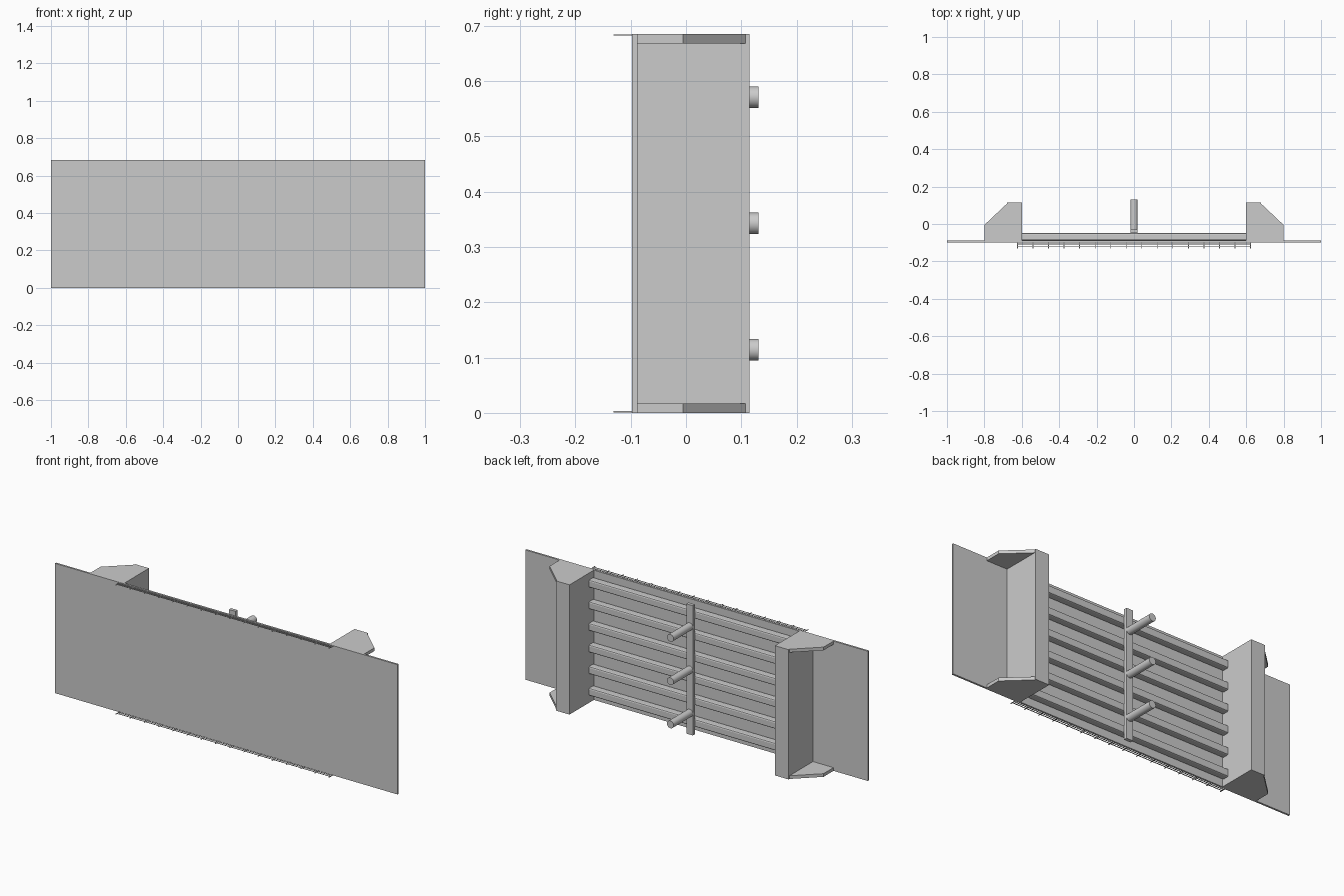
import bpy, bmesh, math

if "Cube" in bpy.data.objects:
    bpy.data.objects.remove(bpy.data.objects["Cube"])

H = 0.685          # panel height
PB = -0.088        # back face of the panel


def finish(name, bm):
    bmesh.ops.recalc_face_normals(bm, faces=bm.faces)
    me = bpy.data.meshes.new(name)
    bm.to_mesh(me)
    bm.free()
    ob = bpy.data.objects.new(name, me)
    bpy.context.collection.objects.link(ob)
    return ob


def add_box(bm, x0, x1, y0, y1, z0, z1):
    vs = bmesh.ops.create_cube(bm, size=1)["verts"]
    for v in vs:
        v.co.x = (x0 + x1) / 2 + v.co.x * (x1 - x0)
        v.co.y = (y0 + y1) / 2 + v.co.y * (y1 - y0)
        v.co.z = (z0 + z1) / 2 + v.co.z * (z1 - z0)


def box(name, *dims):
    bm = bmesh.new()
    add_box(bm, *dims)
    return finish(name, bm)


def prism(name, pts, z0, z1):
    bm = bmesh.new()
    f = bm.faces.new([bm.verts.new((x, y, z0)) for x, y in pts])
    top = bmesh.ops.extrude_face_region(bm, geom=[f], use_keep_orig=True)["geom"]
    for v in top:
        if isinstance(v, bmesh.types.BMVert):
            v.co.z = z1
    return finish(name, bm)


# Front panel
box("front_panel", -1, 1, -0.098, PB, 0, H)

# Horizontal stiffening tubes with rounded edges
for i in range(6):
    z = H * (i + 0.5) / 6
    rail = box(f"rail_{i + 1}", -0.667, 0.667, PB, -0.048, z - 0.02, z + 0.02)
    bev = rail.modifiers.new("round_edges", "BEVEL")
    bev.width = 0.007
    bev.segments = 2
    bev.limit_method = 'NONE'
    bev.affect = 'EDGES'

# Central upright and its three pegs
box("centre_upright", -0.019, 0.019, -0.048, -0.03, 0, H)
for i in range(3):
    bpy.ops.mesh.primitive_cylinder_add(
        vertices=32, radius=0.0195, depth=0.161,
        location=(0, 0.0505, H * (2 * i + 1) / 6), rotation=(math.pi / 2, 0, 0))
    bpy.context.object.name = f"peg_{i + 1}"
    bpy.ops.object.shade_smooth_by_angle()

# Side posts with gusset plates at the top and bottom
for s, side in ((-1, "left"), (1, "right")):
    x0, x1 = sorted((s * 0.6, s * 0.68))
    box(f"{side}_post", x0, x1, PB, 0.115, 0.001, H - 0.001)
    outline = [(0.6, PB), (0.8, PB), (0.8, -0.005), (0.68, 0.108), (0.68, 0.115), (0.6, 0.115)]
    for end, z0 in (("bottom", 0), ("top", H - 0.017)):
        prism(f"{side}_{end}_gusset", [(s * x, y) for x, y in outline], z0, z0 + 0.017)

# Thin ladder-like grille strips ahead of the panel
for end, z0 in (("bottom", 0.001), ("top", H - 0.003)):
    bm = bmesh.new()
    for y in (-0.107, -0.119):
        add_box(bm, -0.625, 0.625, y - 0.002, y + 0.002, z0, z0 + 0.002)
    for k in range(16):
        x = -0.623 + 1.246 * k / 15
        add_box(bm, x - 0.002, x + 0.002, -0.131, -0.098, z0, z0 + 0.002)
    finish(f"{end}_grille", bm)
